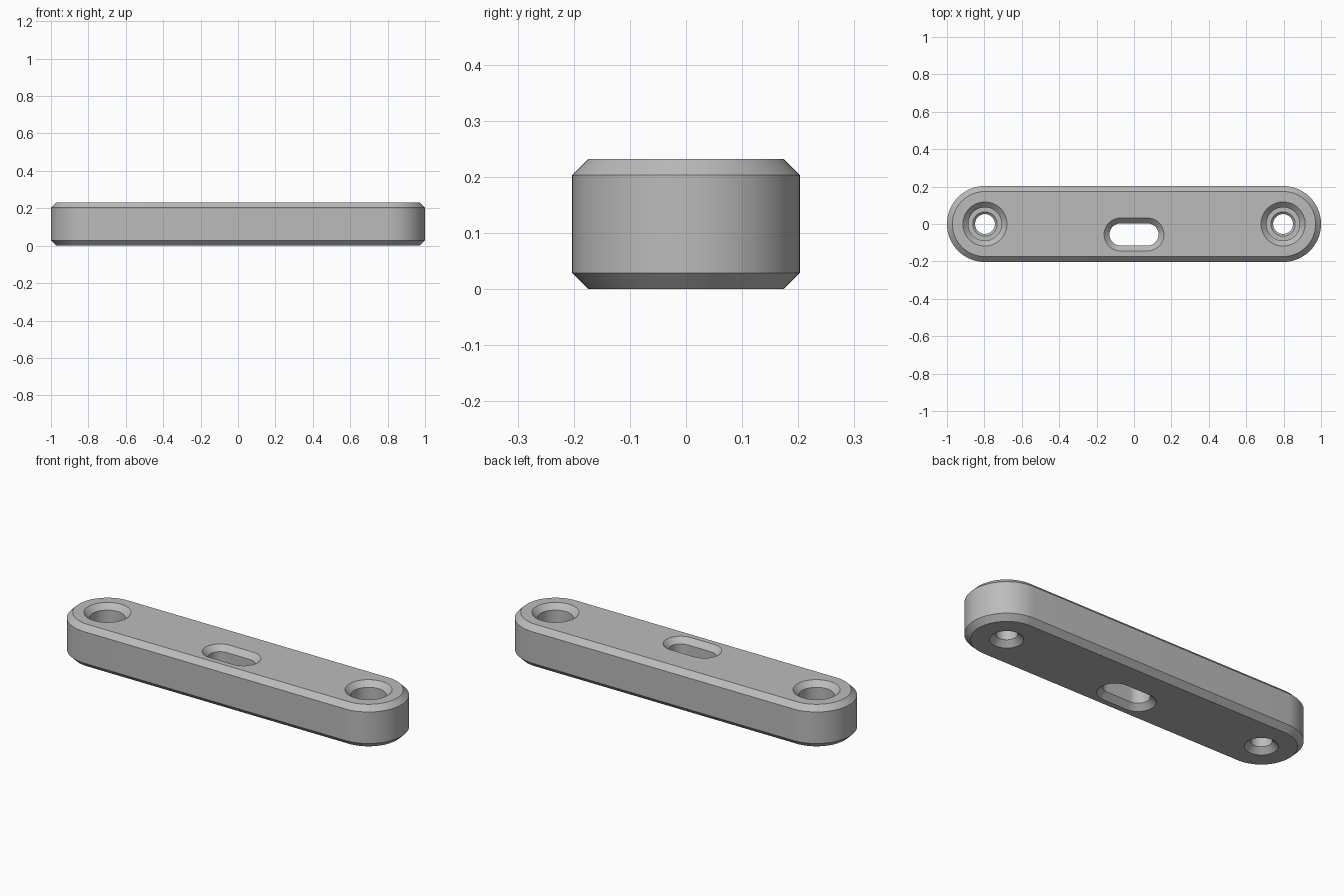
import bpy
import bmesh
import math

cube = bpy.data.objects.get("Cube")
if cube:
    bpy.data.objects.remove(cube)

HEIGHT = 0.232
HALF_WIDTH = 0.203
END_X = 1 - HALF_WIDTH
CHAMFER = 0.029
OVER = 0.02  # cutters reach this far past the faces

grey = bpy.data.materials.new("plain grey")
grey.use_nodes = True
grey.diffuse_color = (0.5, 0.5, 0.5, 1)
grey.node_tree.nodes["Principled BSDF"].inputs["Base Color"].default_value = grey.diffuse_color


def outline(radius, half_straight, segments=32):
    """Points of a round-ended slot, or of a circle when half_straight is 0."""
    points = []
    for side in (1, -1):
        count = segments + 1 if half_straight else segments
        for i in range(count):
            a = math.pi * i / segments - math.pi / 2
            points.append((side * (half_straight + radius * math.cos(a)),
                           side * radius * math.sin(a)))
    return points


def stack(name, profile, half_straight=0.0, centre=(0, 0)):
    """Solid made by joining outlines at each (radius, z) of the profile."""
    bm = bmesh.new()
    rings = []
    for radius, z in profile:
        rings.append([bm.verts.new((x + centre[0], y + centre[1], z))
                      for x, y in outline(radius, half_straight)])
    for low, high in zip(rings, rings[1:]):
        for i in range(len(low)):
            j = (i + 1) % len(low)
            bm.faces.new((low[i], low[j], high[j], high[i]))
    bm.faces.new(rings[0][::-1])
    bm.faces.new(rings[-1])
    bmesh.ops.recalc_face_normals(bm, faces=bm.faces)
    mesh = bpy.data.meshes.new(name)
    bm.to_mesh(mesh)
    bm.free()
    mesh.materials.append(grey)
    obj = bpy.data.objects.new(name, mesh)
    bpy.context.collection.objects.link(obj)
    return obj


# Chamfered bar with round ends
bar = stack("bar", [(HALF_WIDTH - CHAMFER, 0), (HALF_WIDTH, CHAMFER),
                    (HALF_WIDTH, HEIGHT - CHAMFER), (HALF_WIDTH - CHAMFER, HEIGHT)], END_X)

# Counterbored screw holes, chamfered at both mouths and on the step
HOLE, BORE, STEP = 0.053, 0.089, 0.116
hole_profile = [(HOLE + CHAMFER + OVER, -OVER), (HOLE, CHAMFER),
                (HOLE, STEP - 0.012), (HOLE + 0.012, STEP), (BORE, STEP),
                (BORE, HEIGHT - CHAMFER), (BORE + CHAMFER + OVER, HEIGHT + OVER)]
cutters = [stack(side + "_hole_cutter", hole_profile, centre=(x, 0))
           for side, x in (("left", END_X), ("right", -END_X))]

# Slot through the middle, set towards the front
SLOT = 0.059
slot_profile = [(SLOT + CHAMFER + OVER, -OVER), (SLOT, CHAMFER),
                (SLOT, HEIGHT - CHAMFER), (SLOT + CHAMFER + OVER, HEIGHT + OVER)]
cutters.append(stack("slot_cutter", slot_profile, 0.072, (0, -0.056)))

bpy.context.view_layer.objects.active = bar
for cutter in cutters:
    cutter.hide_render = True
    cut = bar.modifiers.new(cutter.name, "BOOLEAN")
    cut.operation = "DIFFERENCE"
    cut.solver = "EXACT"
    cut.object = cutter
    bpy.ops.object.modifier_apply(modifier=cut.name)
    bpy.data.objects.remove(cutter)

# Smooth round walls, keep chamfer edges crisp
bpy.ops.object.select_all(action="DESELECT")
bar.select_set(True)
bpy.ops.object.shade_smooth_by_angle(angle=math.radians(30))
